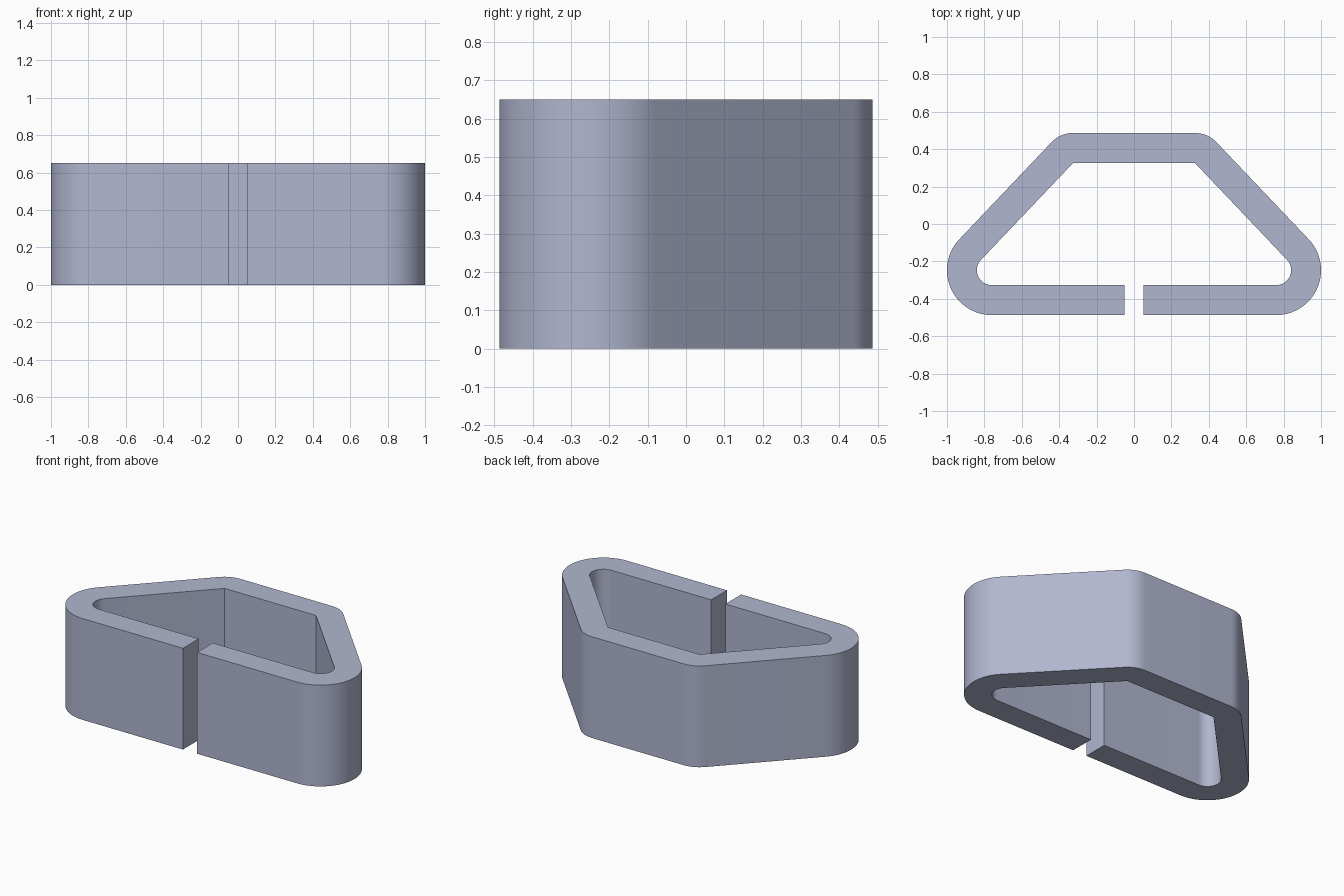
import bpy, bmesh, math

cube = bpy.data.objects.get("Cube")
if cube:
    bpy.data.objects.remove(cube, do_unlink=True)

HEIGHT = 0.65
WALL = 0.16          # wall thickness
GAP = 0.05           # half width of the front slot
DEPTH = 0.487        # half depth
R_IN = 0.08          # inner radius of the wide front corners
BEND = (1 - WALL - R_IN, -DEPTH + WALL + R_IN)   # centre of the wide corner
APEX = (0.325, DEPTH - WALL)                     # sharp inner back corner

# Direction of the slanted wall's normal: tangent from the back corner to the wide corner
dx, dy = BEND[0] - APEX[0], BEND[1] - APEX[1]
SLANT = math.atan2(dy, dx) + math.acos(R_IN / math.hypot(dx, dy))
# the tangent point is seen from the bend centre, looking back at the apex
SLANT = math.atan2(-dy, -dx) - math.acos(R_IN / math.hypot(dx, dy))


def arc(centre, radius, start, end, steps):
    return [(centre[0] + radius * math.cos(start + (end - start) * i / steps),
             centre[1] + radius * math.sin(start + (end - start) * i / steps))
            for i in range(steps + 1)]


def mirrored(points):
    return [(-x, y) for x, y in reversed(points)]


# Right half of each wall, running from the slot round to the back
quarter = math.pi / 2
outer = [(GAP, -DEPTH)]
outer += arc(BEND, R_IN + WALL, -quarter, SLANT, 32)
outer += arc(APEX, WALL, SLANT, quarter, 12)
inner = [(GAP, -DEPTH + WALL)]
inner += arc(BEND, R_IN, -quarter, SLANT, 24)
inner += [APEX]

# Closed outline: outside all the way round, then back along the inside
outline = outer + mirrored(outer) + list(reversed(inner + mirrored(inner)))

# Extrude the outline upwards
bm = bmesh.new()
base = bm.faces.new([bm.verts.new((x, y, 0)) for x, y in outline])
top = bmesh.ops.extrude_face_region(bm, geom=[base])
bmesh.ops.translate(bm, vec=(0, 0, HEIGHT),
                    verts=[g for g in top["geom"] if isinstance(g, bmesh.types.BMVert)])
# Keep a bottom cap if the extrusion consumed it
if not any(all(v.co.z < 1e-5 for v in f.verts) for f in bm.faces):
    bmesh.ops.holes_fill(bm, edges=[e for e in bm.edges if e.is_boundary], sides=0)
bmesh.ops.recalc_face_normals(bm, faces=bm.faces)

mesh = bpy.data.meshes.new("split_ring")
bm.to_mesh(mesh)
bm.free()
ring = bpy.data.objects.new("split_ring", mesh)
bpy.context.collection.objects.link(ring)

# Blue grey finish
mat = bpy.data.materials.new("blue_grey")
mat.use_nodes = True
colour = (0.44, 0.47, 0.63, 1)
mat.diffuse_color = colour
mat.node_tree.nodes["Principled BSDF"].inputs["Base Color"].default_value = colour
mesh.materials.append(mat)

# Smooth bends, sharp rims and inner back corners
bpy.ops.object.select_all(action="DESELECT")
ring.select_set(True)
bpy.context.view_layer.objects.active = ring
bpy.ops.object.shade_smooth_by_angle(angle=math.radians(30))
